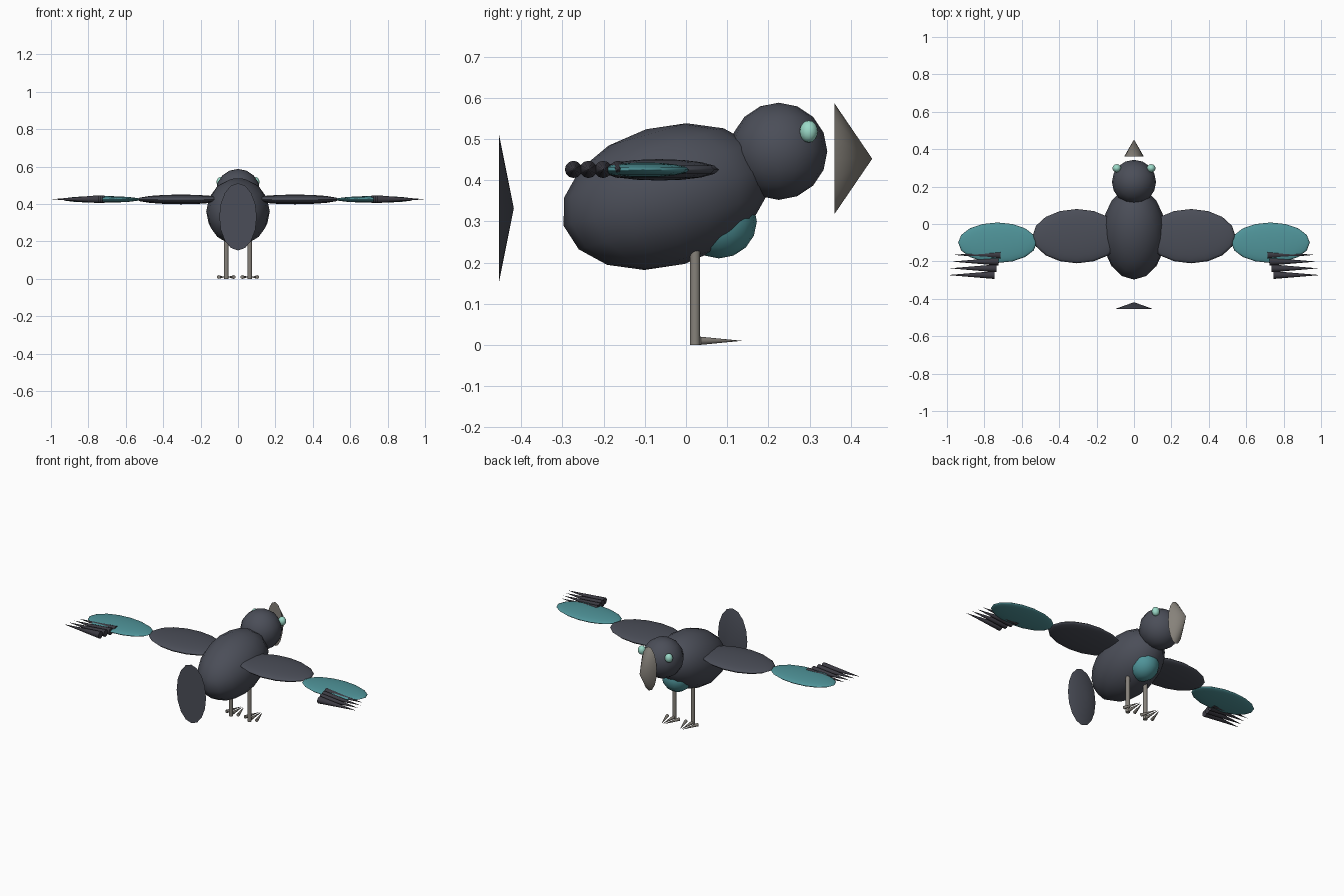
import bpy
from math import radians, pi
from mathutils import Vector

cube = bpy.data.objects.get("Cube")
if cube:
    bpy.data.objects.remove(cube, do_unlink=True)


def material(name, rgb):
    m = bpy.data.materials.new(name)
    m.use_nodes = True
    m.diffuse_color = (*rgb, 1)
    m.node_tree.nodes["Principled BSDF"].inputs["Base Color"].default_value = (*rgb, 1)
    return m


slate = material("slate plumage", (0.07, 0.076, 0.098))
charcoal = material("charcoal feather", (0.045, 0.043, 0.055))
teal = material("teal plumage", (0.08, 0.30, 0.325))
mint = material("mint eye", (0.33, 0.70, 0.58))
horn = material("grey horn", (0.24, 0.222, 0.195))


def finish(name, mat, angle):
    ob = bpy.context.object
    ob.name = name
    ob.data.materials.append(mat)
    bpy.ops.object.shade_smooth_by_angle(angle=radians(angle))
    return ob


def ellipsoid(name, mat, centre, radii, tilt=0):
    bpy.ops.mesh.primitive_uv_sphere_add(segments=16, ring_count=8, radius=1,
                                         location=centre, rotation=(tilt, 0, 0))
    bpy.context.object.scale = radii
    return finish(name, mat, 180)


def cone(name, mat, base, tip, rx, rz=None, sides=16):
    # Cone from base centre to tip, optionally with an elliptical base
    base, tip = Vector(base), Vector(tip)
    axis = tip - base
    bpy.ops.mesh.primitive_cone_add(vertices=sides, radius1=1, radius2=0, depth=1,
                                    location=(base + tip) / 2)
    ob = bpy.context.object
    if rz:
        ob.rotation_euler = (-pi / 2 if axis.y > 0 else pi / 2, 0, 0)
    else:
        ob.rotation_euler = axis.to_track_quat('Z', 'Y').to_euler()
    ob.scale = (rx, rz or rx, axis.length)
    return finish(name, mat, 60)


# Body, chest patch and head
ellipsoid("body", slate, (0, -0.05, 0.36), (0.17, 0.257, 0.17), radians(16))
ellipsoid("chest_patch", teal, (0, 0.08, 0.30), (0.088, 0.092, 0.09))
ellipsoid("head", slate, (0, 0.225, 0.47), (0.118, 0.118, 0.118))

# Beak in front of the head, and tail fan behind the body
cone("beak", horn, (0, 0.36, 0.452), (0, 0.452, 0.452), 0.053, 0.135)
cone("tail", slate, (0, -0.454, 0.332), (0, -0.418, 0.332), 0.1, 0.18)

for side, s in (("left", 1), ("right", -1)):
    ellipsoid(side + "_eye", mint, (s * 0.092, 0.298, 0.518), (0.023, 0.022, 0.027))

    # Wing in two sections with a row of tip feathers
    ellipsoid(side + "_inner_wing", slate, (s * 0.305, -0.065, 0.425), (0.237, 0.145, 0.026))
    ellipsoid(side + "_outer_wing", teal, (s * 0.73, -0.10, 0.425), (0.21, 0.108, 0.018))
    for i in range(4):
        y, x = -0.165 - 0.036 * i, 0.715 + 0.01 * i
        cone(f"{side}_feather_{i + 1}", charcoal, (s * x, y, 0.426),
             (s * (x + 0.25), y, 0.426), 0.021, sides=12)

    # Leg with three toes
    x = s * 0.063
    bpy.ops.mesh.primitive_cylinder_add(vertices=12, radius=0.0125, depth=0.23,
                                        location=(x, 0.022, 0.115))
    finish(side + "_leg", horn, 40)
    for i in (-1, 0, 1):
        cone(f"{side}_toe_{i + 2}", horn, (x + i * 0.04, 0.034, 0.01),
             (x + i * 0.008, 0.136, 0.01), 0.01, sides=10)
